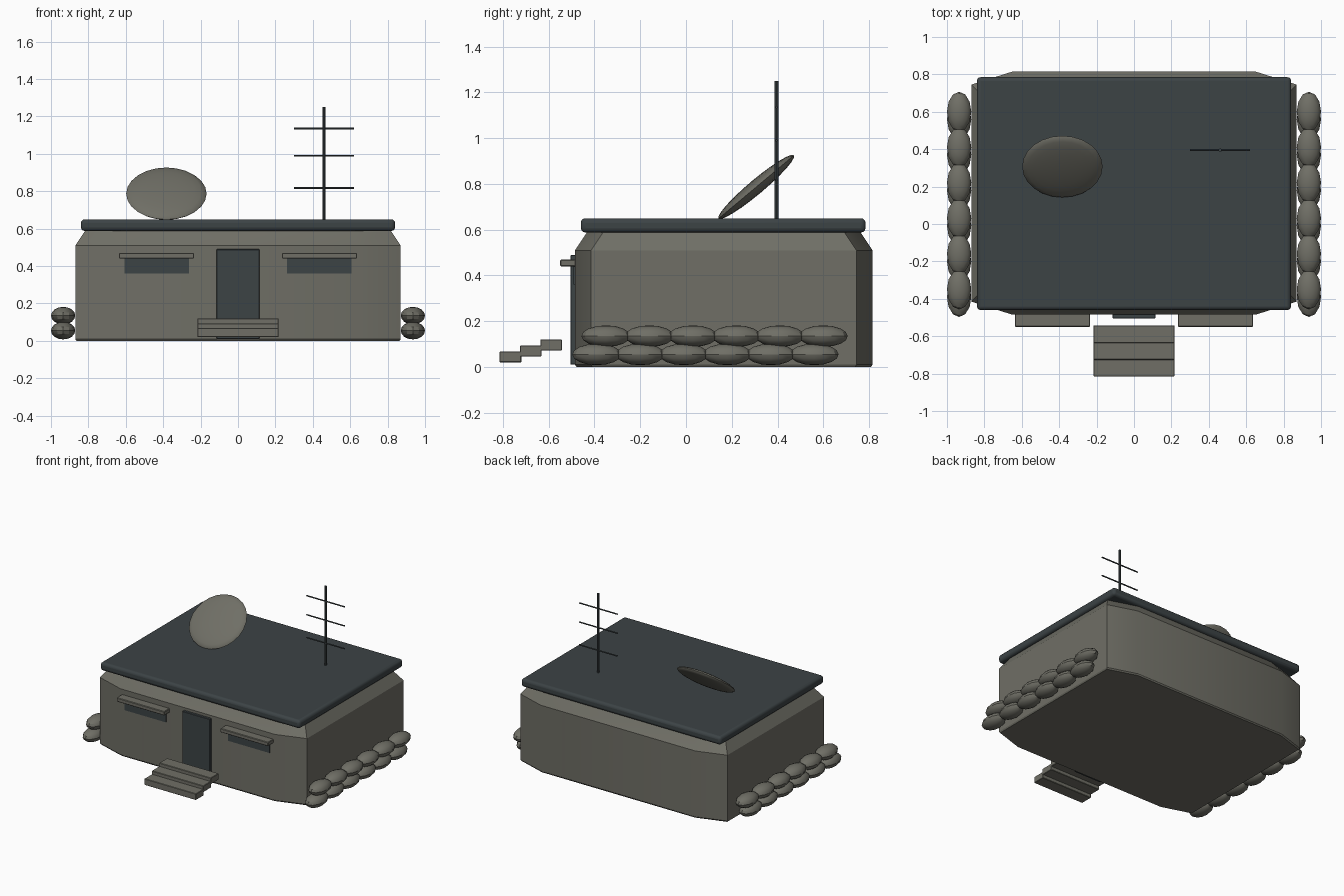
import bpy, bmesh, math

if "Cube" in bpy.data.objects:
    bpy.data.objects.remove(bpy.data.objects["Cube"], do_unlink=True)


def material(name, rgb):
    m = bpy.data.materials.new(name)
    m.use_nodes = True
    m.diffuse_color = (*rgb, 1)
    m.node_tree.nodes["Principled BSDF"].inputs["Base Color"].default_value = (*rgb, 1)
    return m


CONCRETE = material("olive grey concrete", (0.16, 0.158, 0.132))
DARK = material("dark slate metal", (0.045, 0.056, 0.06))


def finish(name, mat, bevel=0, segments=1, smooth=None):
    ob = bpy.context.object
    ob.name = ob.data.name = name
    ob.data.materials.append(mat)
    if bevel:
        mod = ob.modifiers.new("Bevel", "BEVEL")
        mod.width, mod.segments = bevel, segments
    if smooth:
        bpy.ops.object.shade_smooth_by_angle(angle=math.radians(smooth))
    return ob


def box(name, x, y, z, mat, bevel=0, segments=1, smooth=None):
    """Box from (min, max) ranges on each axis."""
    ranges = (x, y, z)
    bpy.ops.mesh.primitive_cube_add(size=1, location=[(a + b) / 2 for a, b in ranges])
    bpy.context.object.scale = [b - a for a, b in ranges]
    bpy.ops.object.transform_apply(location=False, rotation=False)
    return finish(name, mat, bevel, segments, smooth)


def ellipsoid(name, loc, radii, mat, segs, rings, smooth=None, tilt=0):
    bpy.ops.mesh.primitive_uv_sphere_add(segments=segs, ring_count=rings, radius=1,
                                         location=loc, rotation=(tilt, 0, 0))
    bpy.context.object.scale = radii
    bpy.ops.object.transform_apply(location=False, rotation=False)
    return finish(name, mat, smooth=smooth)


def rod(name, loc, radius, length, turn=0):
    bpy.ops.mesh.primitive_cylinder_add(vertices=8, radius=radius, depth=length,
                                        location=loc, rotation=(0, turn, 0))
    return finish(name, DARK, smooth=40)


# Bunker body: chamfered plan lofted upward, drawn in under the roof
CENTRE_Y = 0.165


def ring(bm, z, inset):
    quarter = [(0.87 - inset, 0.58 - inset), (0.65 - inset, 0.65 - inset)]
    pts = []
    for sx, sy in ((1, 1), (-1, 1), (-1, -1), (1, -1)):
        corner = quarter if sx * sy > 0 else quarter[::-1]
        pts += [(sx * x, CENTRE_Y + sy * y, z) for x, y in corner]
    return [bm.verts.new(p) for p in pts]


bm = bmesh.new()
rings = [ring(bm, z, inset) for z, inset in ((0, 0.006), (0.01, 0), (0.51, 0), (0.6, 0.06))]
for low, high in zip(rings, rings[1:]):
    for i in range(len(low)):
        j = (i + 1) % len(low)
        bm.faces.new((low[i], low[j], high[j], high[i]))
bm.faces.new(rings[0][::-1])
bm.faces.new(rings[-1])
mesh = bpy.data.meshes.new("bunker_body")
bm.to_mesh(mesh)
bm.free()
body = bpy.data.objects.new("bunker_body", mesh)
bpy.context.collection.objects.link(body)
bpy.ops.object.select_all(action="DESELECT")
body.select_set(True)
bpy.context.view_layer.objects.active = body
finish("bunker_body", CONCRETE, smooth=30)

# Roof slab with rounded rim
box("roof_slab", (-0.84, 0.84), (-0.46, 0.785), (0.588, 0.65), DARK, 0.02, 3, 35)

# Door, windows and their ledges
box("door", (-0.115, 0.115), (-0.505, -0.47), (0.01, 0.49), DARK, 0.003)
for side, s in (("left", 1), ("right", -1)):
    box(side + "_window", sorted((s * 0.262, s * 0.608)), (-0.492, -0.47), (0.36, 0.45), DARK)
    box(side + "_window_ledge", sorted((s * 0.235, s * 0.637)), (-0.55, -0.47),
        (0.44, 0.47), CONCRETE, 0.004)

# Entrance steps
for i in range(3):
    y, z = -0.815 + 0.089 * i, 0.02 + 0.026 * i
    box(f"step_{i + 1}", (-0.217, 0.217), (y, y + 0.095), (z, z + 0.048), CONCRETE, 0.003)

# Two staggered rows of sandbags on each flank
for side, s in (("left", 1), ("right", -1)):
    for row in range(2):
        for i in range(6):
            ellipsoid(f"{side}_sandbag_{row + 1}_{i + 1}",
                      (s * 0.935, -0.39 + 0.04 * row + 0.19 * i, 0.055 + 0.08 * row),
                      (0.065, 0.107, 0.047), CONCRETE, 12, 8, 30)

# Tilted dish resting on the roof
ellipsoid("dish", (-0.383, 0.307, 0.787), (0.215, 0.215, 0.032), CONCRETE, 24, 12, 30,
          math.radians(40))

# Antenna mast with crossbars
rod("antenna_mast", (0.46, 0.395, 0.945), 0.009, 0.61)
for i, z in enumerate((0.817, 0.99, 1.135)):
    rod(f"antenna_crossbar_{i + 1}", (0.46, 0.395, z), 0.005, 0.32, math.pi / 2)
